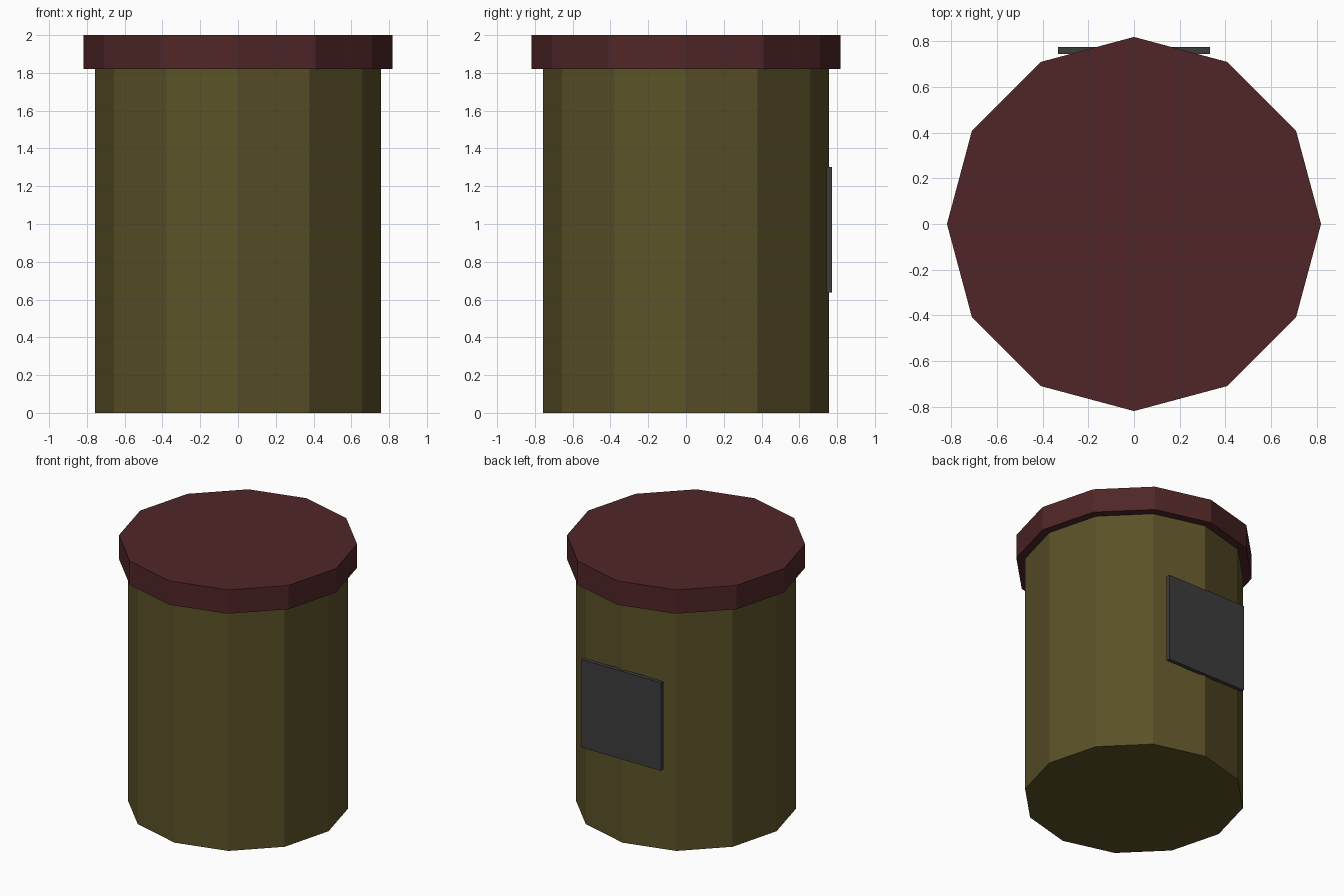
import bpy, math

if "Cube" in bpy.data.objects:
    bpy.data.objects.remove(bpy.data.objects["Cube"])


def material(name, rgb):
    m = bpy.data.materials.new(name)
    m.diffuse_color = (*rgb, 1.0)
    m.use_nodes = True
    m.node_tree.nodes["Principled BSDF"].inputs["Base Color"].default_value = m.diffuse_color
    return m


olive = material("dark olive", (0.105, 0.084, 0.021))
maroon = material("dark maroon", (0.080, 0.0195, 0.020))
charcoal = material("charcoal", (0.046, 0.046, 0.046))


def drum(name, radius, z0, z1, mat):
    # 12-sided flat-shaded prism with corners on the x and y axes
    bpy.ops.mesh.primitive_cylinder_add(vertices=12, radius=radius, depth=z1 - z0,
                                        location=(0, 0, (z0 + z1) / 2))
    ob = bpy.context.object
    ob.name = name
    ob.data.materials.append(mat)
    return ob


# Can body and wider lid
drum("body", 0.757, 0.0, 1.82, olive)
drum("lid", 0.818, 1.82, 2.0, maroon)

# Square label plate on the back
bpy.ops.mesh.primitive_cube_add(size=1, location=(0, 0.759, 0.97))
plate = bpy.context.object
plate.name = "back_plate"
plate.scale = (0.665, 0.03, 0.665)
bpy.ops.object.transform_apply(location=False, rotation=False, scale=True)
plate.data.materials.append(charcoal)
